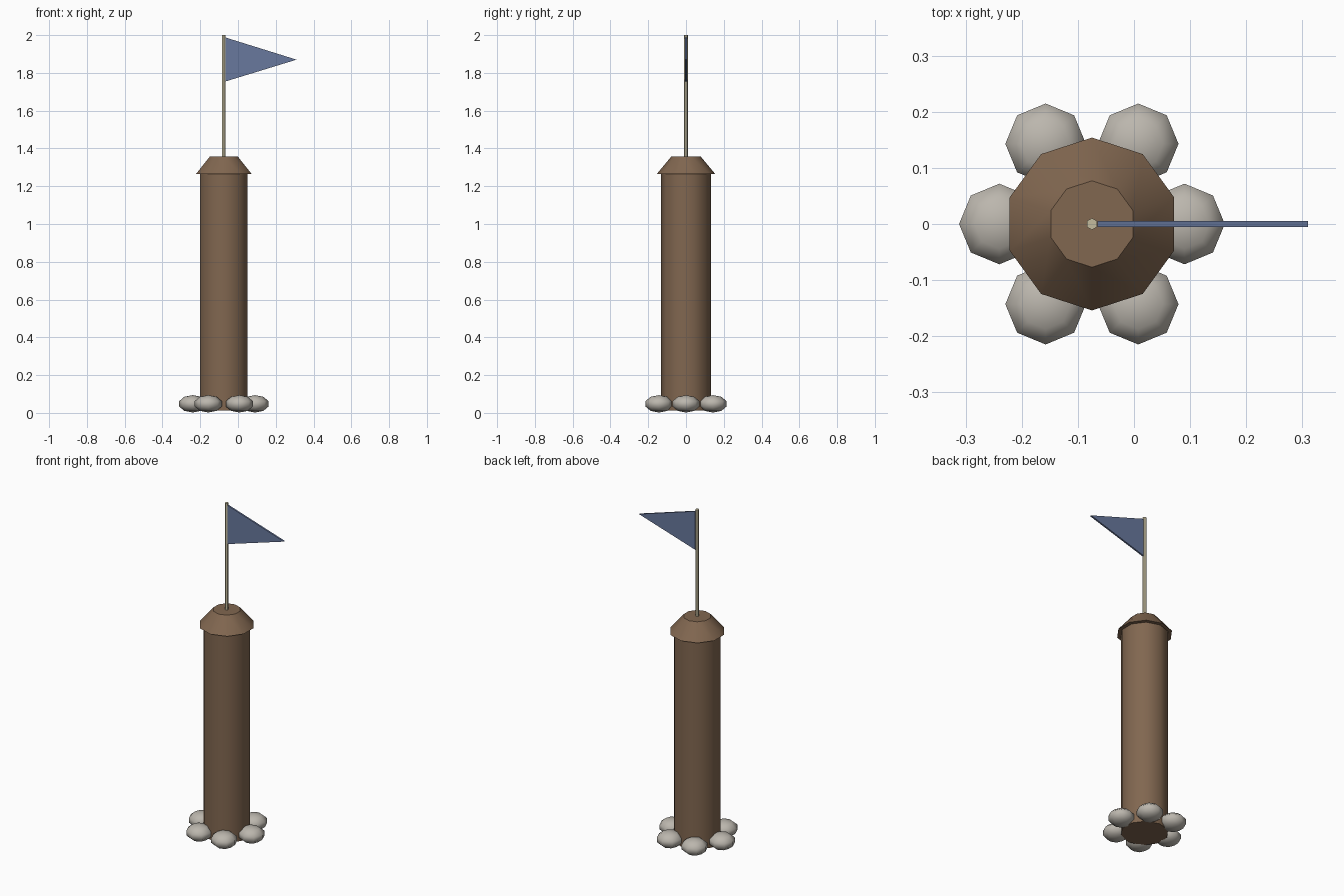
import bpy, math

if "Cube" in bpy.data.objects:
    bpy.data.objects.remove(bpy.data.objects["Cube"])

AX = -0.075  # x of the post's axis


def material(name, rgb):
    m = bpy.data.materials.new(name)
    m.diffuse_color = (*rgb, 1)
    m.use_nodes = True
    m.node_tree.nodes["Principled BSDF"].inputs["Base Color"].default_value = m.diffuse_color
    return m


wood = material("wood", (0.22, 0.135, 0.08))
stone = material("stone", (0.50, 0.47, 0.42))
pale = material("pale_wood", (0.55, 0.50, 0.34))
cloth = material("cloth", (0.14, 0.19, 0.34))


def finish(name, mat, angle=None):
    ob = bpy.context.object
    ob.name = name
    ob.data.materials.append(mat)
    if angle:
        bpy.ops.object.shade_smooth_by_angle(angle=math.radians(angle))


def cone(name, mat, sides, r1, r2, z1, z2):
    bpy.ops.mesh.primitive_cone_add(vertices=sides, radius1=r1, radius2=r2,
                                    depth=z2 - z1, location=(AX, 0, (z1 + z2) / 2))
    finish(name, mat, 40)


# Post, tapered cap and flagpole
cone("post", wood, 10, 0.132, 0.132, 0.012, 1.268)
cone("cap", wood, 10, 0.154, 0.077, 1.266, 1.358)
cone("flagpole", pale, 6, 0.0105, 0.0105, 1.34, 2.0)

# Ring of flattened stones around the foot
for i in range(6):
    a = math.radians(60 * i)
    bpy.ops.mesh.primitive_uv_sphere_add(
        segments=8, ring_count=5, radius=1,
        location=(AX + 0.165 * math.cos(a), 0.165 * math.sin(a), 0.048))
    bpy.context.object.scale = (0.0755, 0.0755, 0.046)
    bpy.ops.object.transform_apply(location=False, rotation=False, scale=True)
    finish(f"stone_{i + 1}", stone, 50)

# Triangular pennant, a thin prism
outline = [(-0.065, 1.755), (0.31, 1.87), (-0.065, 1.987)]
verts = [(x, y, z) for y in (-0.005, 0.005) for x, z in outline]
faces = [(0, 1, 2), (5, 4, 3)] + [(i, i + 3, (i + 1) % 3 + 3, (i + 1) % 3) for i in range(3)]
mesh = bpy.data.meshes.new("pennant")
mesh.from_pydata(verts, [], faces)
flag = bpy.data.objects.new("pennant", mesh)
bpy.context.collection.objects.link(flag)
mesh.materials.append(cloth)
